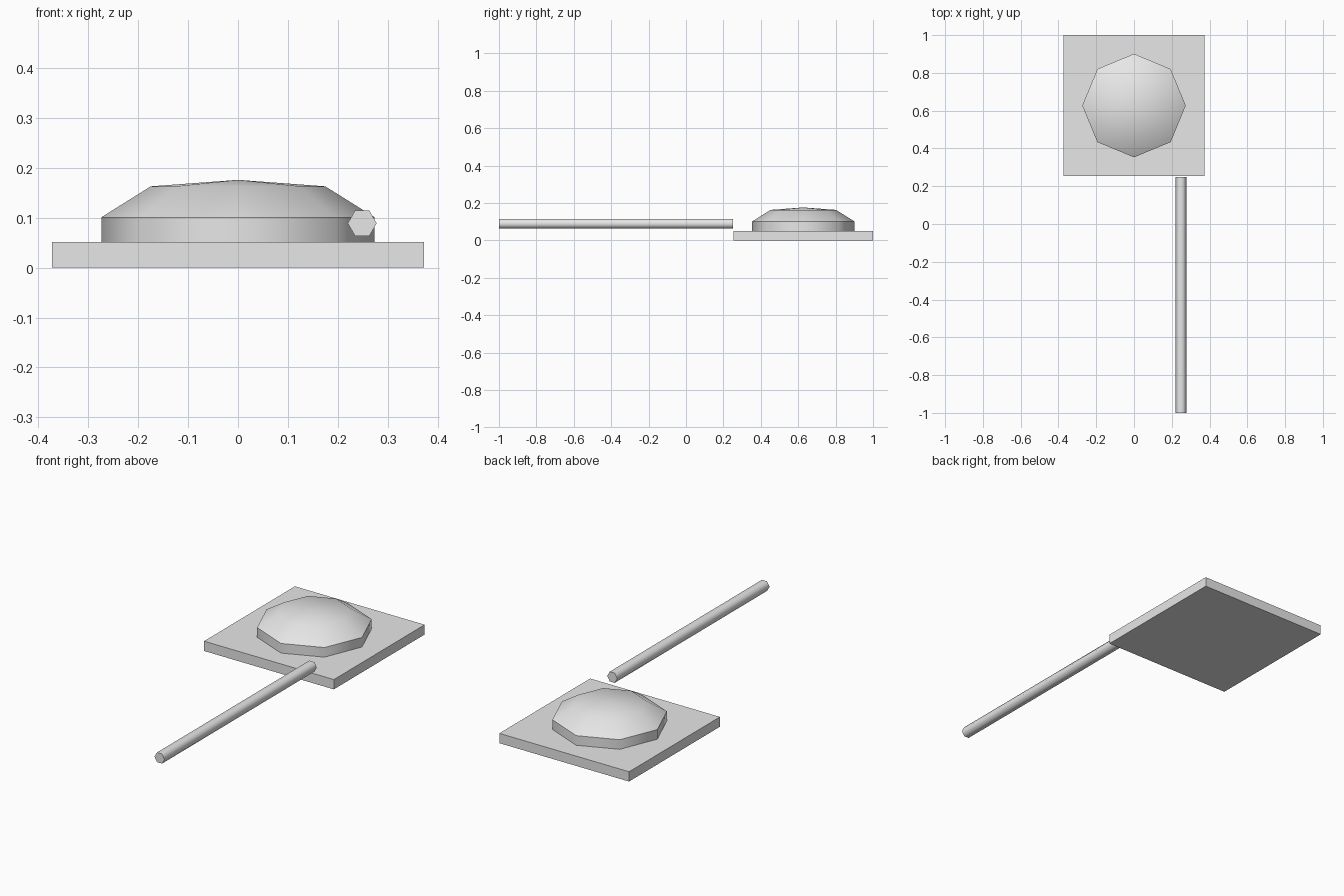
import bpy, bmesh, math
from mathutils import Matrix, Vector

if "Cube" in bpy.data.objects:
    bpy.data.objects.remove(bpy.data.objects["Cube"])

grey = bpy.data.materials.new("plain_grey")
grey.diffuse_color = (0.8, 0.8, 0.8, 1)
grey.use_nodes = True
grey.node_tree.nodes["Principled BSDF"].inputs["Base Color"].default_value = grey.diffuse_color


def finish(bm, name, smooth_angle=None):
    """Turn a bmesh into a named object, smooth below the given angle."""
    bmesh.ops.recalc_face_normals(bm, faces=bm.faces)
    mesh = bpy.data.meshes.new(name)
    bm.to_mesh(mesh)
    bm.free()
    mesh.materials.append(grey)
    obj = bpy.data.objects.new(name, mesh)
    bpy.context.collection.objects.link(obj)
    if smooth_angle:
        bpy.ops.object.select_all(action='DESELECT')
        obj.select_set(True)
        bpy.context.view_layer.objects.active = obj
        bpy.ops.object.shade_smooth_by_angle(angle=math.radians(smooth_angle))
    return obj


CENTRE_Y = 0.627

# Square base plate
bm = bmesh.new()
bmesh.ops.create_cube(bm, size=1, matrix=Matrix.Translation((0, CENTRE_Y, 0.0255))
                      @ Matrix.Diagonal((0.746, 0.746, 0.051, 1)))
finish(bm, "base_plate")

# Eight-sided dome: upright wall, sloped shoulder, shallow cap
bm = bmesh.new()
rings = []
for radius, z in [(0.274, 0.051), (0.274, 0.101), (0.175, 0.163)]:
    rings.append([bm.verts.new((radius * math.cos(i * math.pi / 4),
                                CENTRE_Y + radius * math.sin(i * math.pi / 4), z))
                  for i in range(8)])
apex = bm.verts.new((0, CENTRE_Y, 0.176))
bm.faces.new(rings[0])
for i in range(8):
    j = (i + 1) % 8
    for low, high in zip(rings, rings[1:]):
        bm.faces.new((low[i], low[j], high[j], high[i]))
    bm.faces.new((rings[2][i], rings[2][j], apex))
finish(bm, "dome", 50)

# Long six-sided rod in front of the plate
bm = bmesh.new()
bmesh.ops.create_cone(bm, cap_ends=True, segments=6, radius1=0.029, radius2=0.029, depth=1.25,
                      matrix=Matrix.Translation((0.249, -0.375, 0.089))
                      @ Matrix.Rotation(math.pi / 2, 4, 'X') @ Matrix.Rotation(math.pi / 6, 4, 'Z'))
# Make sure the corners point sideways
corner = max(v.co.x for v in bm.verts) - 0.249
if corner < 0.028:
    bmesh.ops.rotate(bm, verts=bm.verts, cent=Vector((0.249, 0, 0.089)),
                     matrix=Matrix.Rotation(math.pi / 6, 3, 'Y'))
finish(bm, "rod", 65)
